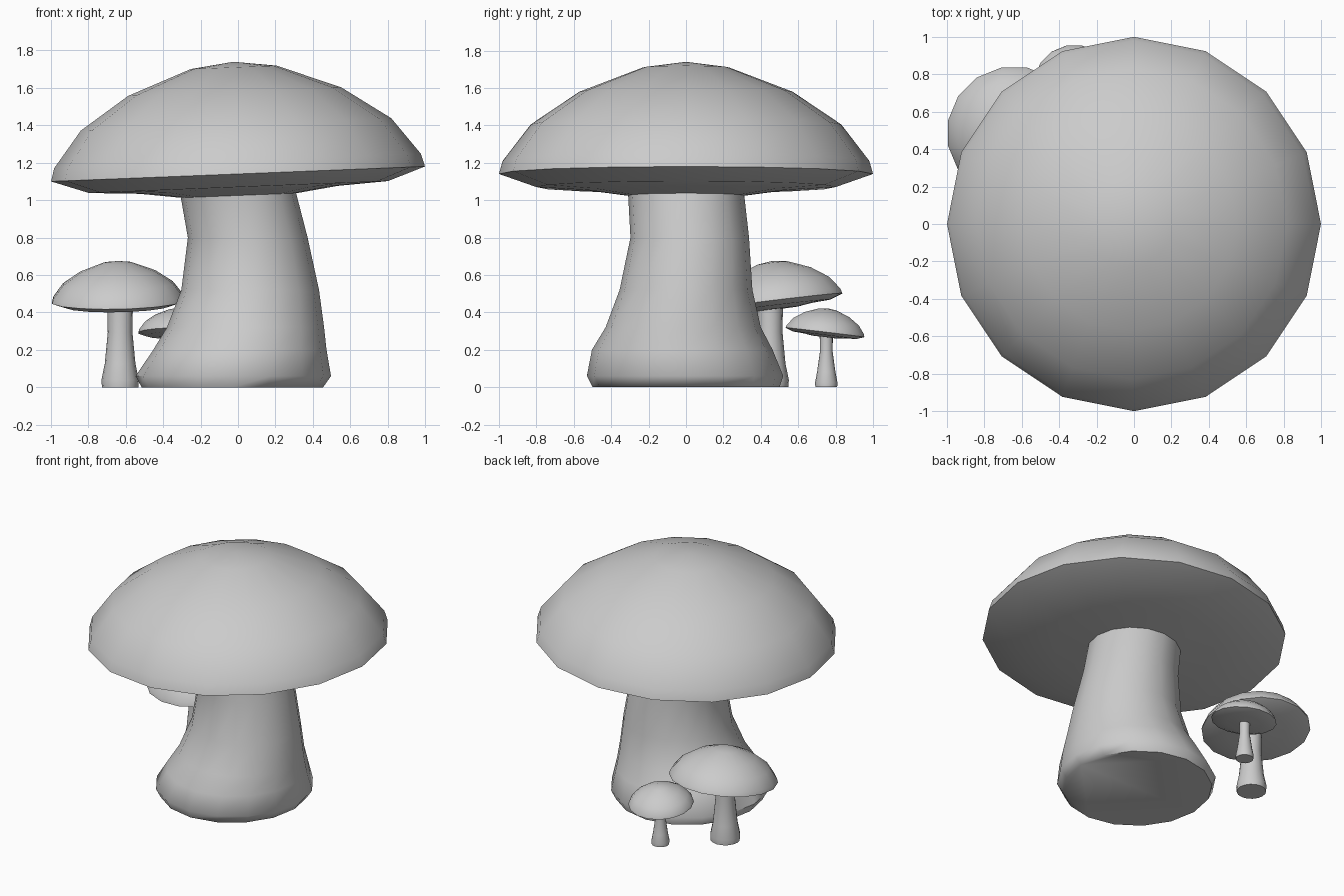
import bpy, bmesh, math
from mathutils import Matrix

if "Cube" in bpy.data.objects:
    bpy.data.objects.remove(bpy.data.objects["Cube"])

SIDES = 16
# Cap profile for a cap of radius 1: (radius, height above the rim)
CAP = [(0.23, 0.57), (0.57, 0.44), (0.83, 0.265), (0.98, 0.07), (1.0, 0.0),
       (0.8, -0.07), (0.53, -0.085), (0.31, -0.115)]


def loft(name, rings, phase=0.0, apex=None, matrix=None, angle=60):
    """Skin rings of (x, y, z, radius_x, radius_y), listed from bottom to top."""
    bm = bmesh.new()
    loops = []
    for cx, cy, z, rx, ry in rings:
        loops.append([bm.verts.new((cx + rx * math.cos(a), cy + ry * math.sin(a), z))
                      for a in (2 * math.pi * (i + phase) / SIDES for i in range(SIDES))])
    for low, high in zip(loops, loops[1:]):
        for i in range(SIDES):
            j = (i + 1) % SIDES
            bm.faces.new((low[i], low[j], high[j], high[i]))
    bm.faces.new(loops[0][::-1])
    if apex is None:
        bm.faces.new(loops[-1])
    else:
        tip = bm.verts.new((0, 0, apex))
        for i in range(SIDES):
            bm.faces.new((loops[-1][i], loops[-1][(i + 1) % SIDES], tip))
    if matrix:
        bm.transform(matrix)
    bmesh.ops.recalc_face_normals(bm, faces=bm.faces)
    mesh = bpy.data.meshes.new(name)
    bm.to_mesh(mesh)
    bm.free()
    obj = bpy.data.objects.new(name, mesh)
    bpy.context.collection.objects.link(obj)
    bpy.ops.object.select_all(action='DESELECT')
    bpy.context.view_layer.objects.active = obj
    obj.select_set(True)
    bpy.ops.object.shade_smooth_by_angle(angle=math.radians(angle))
    return obj


def cap(name, centre, radius, slope_x, slope_y, phase=0.0):
    """Domed cap whose rim leans by the given slopes."""
    tilt = (Matrix.Rotation(math.atan(slope_y), 4, 'X')
            @ Matrix.Rotation(-math.atan(slope_x), 4, 'Y'))
    matrix = Matrix.Translation(centre) @ tilt @ Matrix.Scale(radius, 4)
    rings = [(0, 0, z, r, r) for r, z in reversed(CAP)]
    return loft(name, rings, phase, 0.6, matrix)


def small_stem(name, x, y, base, top, height):
    """Slim stem, slightly swollen at the foot."""
    rings = [(x, y, 0, base * 0.97, base * 0.97),
             (x, y, height * 0.09, base, base),
             (x, y, height * 0.3, base * 0.82, base * 0.82),
             (x, y, height * 0.7, top, top),
             (x, y, height, top * 1.03, top * 1.03)]
    return loft(name, rings)


# Large mushroom
cap("large_cap", (0, 0, 1.14), 1.0, 0.04, 0.0)
loft("large_stem", [
    (-0.03, 0, 0, 0.485, 0.5),
    (-0.025, -0.005, 0.06, 0.522, 0.525),
    (0.01, -0.02, 0.2, 0.463, 0.483),
    (0.04, -0.015, 0.32, 0.42, 0.415),
    (0.065, 0, 0.52, 0.368, 0.355),
    (0.052, 0.02, 0.8, 0.32, 0.317),
    (0, 0, 1.04, 0.31, 0.31)])

# Medium mushroom behind on the left
cap("medium_cap", (-0.64, 0.485, 0.46), 0.36, 0.02, 0.12, 0.5)
small_stem("medium_stem", -0.63, 0.45, 0.1, 0.066, 0.42)

# Smallest mushroom at the back
cap("small_cap", (-0.32, 0.743, 0.293), 0.216, 0.01, -0.12, 0.5)
small_stem("small_stem", -0.32, 0.75, 0.06, 0.034, 0.27)
